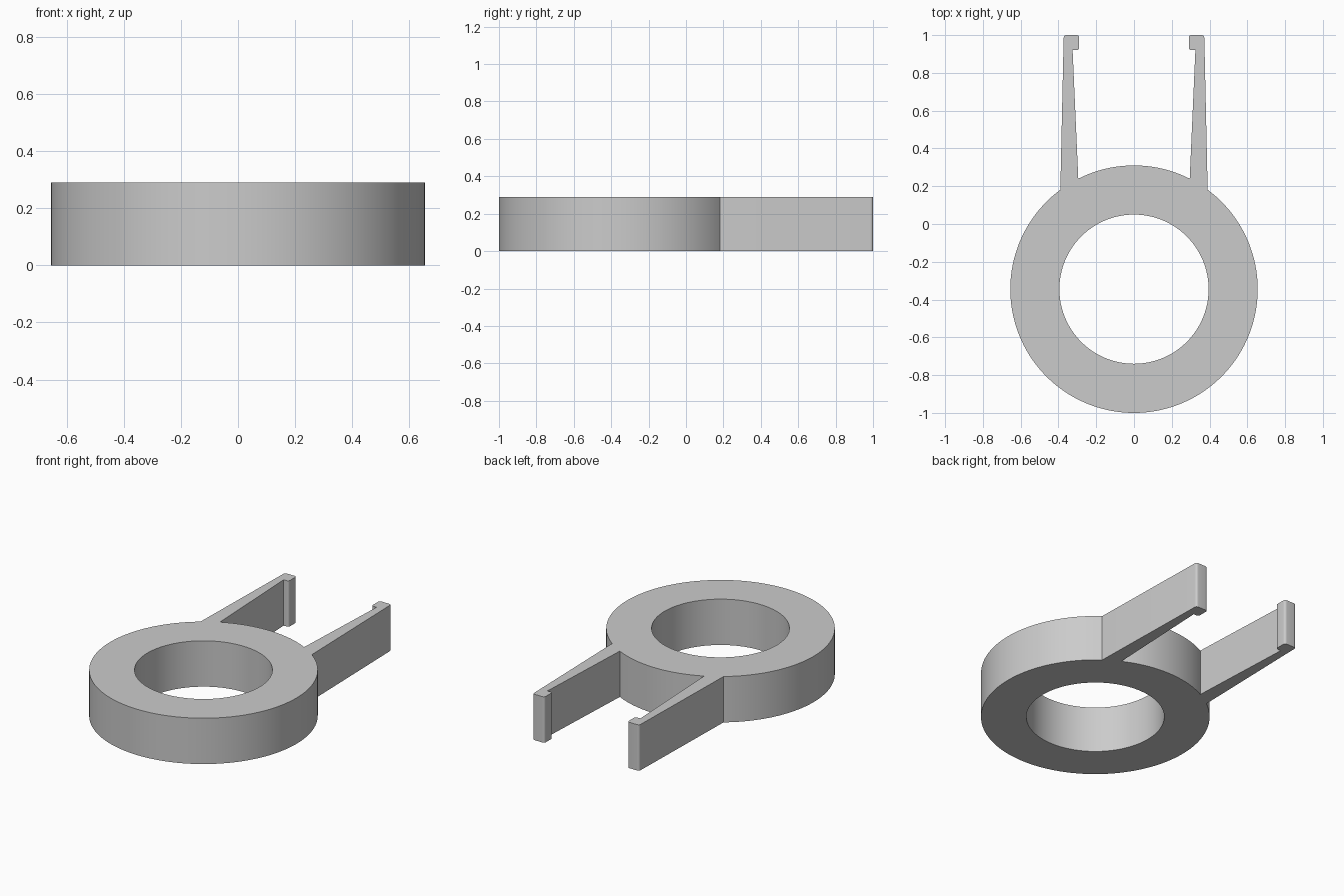
import bpy, bmesh
from math import sin, cos, pi, atan2, sqrt, radians
from mathutils import Vector

if "Cube" in bpy.data.objects:
    bpy.data.objects.remove(bpy.data.objects["Cube"], do_unlink=True)

HEIGHT = 0.29
CENTRE_Y, OUTER, INNER = -0.345, 0.655, 0.395
ARM_OUT, ARM_IN = 0.39, 0.295      # where an arm's sides meet the ring


def arc(radius, start, end, steps):
    """Points on a circle about the ring centre, both ends included."""
    return [Vector((radius * cos(a), CENTRE_Y + radius * sin(a)))
            for a in (start + (end - start) * i / steps for i in range(steps + 1))]


def rounded(before, corner, after, radius=0.016, steps=5):
    """Replace a corner by a small curve."""
    a = corner + (before - corner).normalized() * radius
    b = corner + (after - corner).normalized() * radius
    return [a.lerp(corner, t).lerp(corner.lerp(b, t), t)
            for t in (i / steps for i in range(steps + 1))]


def ring_angle(x):
    return atan2(sqrt(OUTER ** 2 - x ** 2), x)


# Left arm with its inward hook, from outer root to inner root
root_out = Vector((ARM_OUT, CENTRE_Y + sqrt(OUTER ** 2 - ARM_OUT ** 2)))
tip = [Vector(p) for p in ((0.372, 1.0), (0.29, 1.0), (0.29, 0.92))]
notch = Vector((0.325, 0.92))
chain = [root_out] + tip + [notch]
arm = []
for i in range(1, 4):
    arm += rounded(*chain[i - 1:i + 2])
arm.append(notch)
mirrored_arm = [Vector((-p.x, p.y)) for p in reversed(arm)]

# Outline: arm, short arc between the arms, other arm, long arc round the front
a_out, a_in = ring_angle(ARM_OUT), ring_angle(ARM_IN)
outline = (arm + arc(OUTER, a_in, pi - a_in, 24) + mirrored_arm
           + arc(OUTER, pi - a_out, 2 * pi + a_out, 110))
hole = arc(INNER, 0, 2 * pi, 96)[:-1]

# Fill the outline around the hole and raise it to full height
bm = bmesh.new()
edges = []
for loop in (outline, hole):
    verts = [bm.verts.new((p.x, p.y, 0)) for p in loop]
    edges += [bm.edges.new((v, verts[i - 1])) for i, v in enumerate(verts)]
bmesh.ops.triangle_fill(bm, edges=edges, use_beauty=True, use_dissolve=False)
raised = bmesh.ops.extrude_face_region(bm, geom=bm.faces[:], use_keep_orig=True)
top = [g for g in raised["geom"] if isinstance(g, bmesh.types.BMVert)]
bmesh.ops.translate(bm, verts=top, vec=(0, 0, HEIGHT))
bmesh.ops.recalc_face_normals(bm, faces=bm.faces[:])
mesh = bpy.data.meshes.new("ring_with_clip_arms")
bm.to_mesh(mesh)
bm.free()

# Plain grey plastic
grey = bpy.data.materials.new("light_grey")
grey.use_nodes = True
colour = (0.6, 0.6, 0.6, 1)
grey.diffuse_color = colour
grey.node_tree.nodes["Principled BSDF"].inputs["Base Color"].default_value = colour
mesh.materials.append(grey)

body = bpy.data.objects.new("ring_with_clip_arms", mesh)
bpy.context.collection.objects.link(body)
bpy.ops.object.select_all(action="DESELECT")
body.select_set(True)
bpy.context.view_layer.objects.active = body
bpy.ops.object.shade_smooth_by_angle(angle=radians(30))
